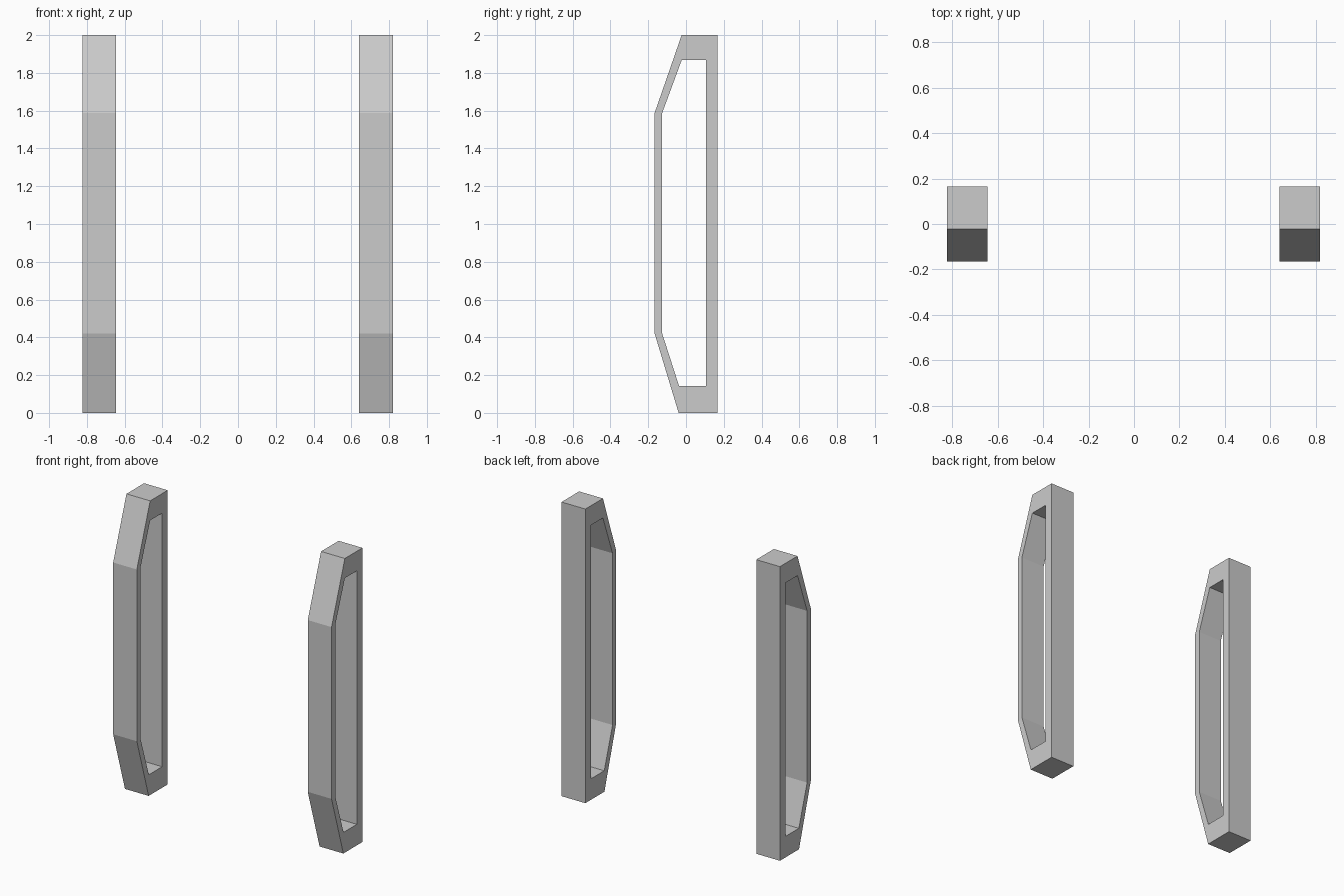
import bpy, bmesh

if "Cube" in bpy.data.objects:
    bpy.data.objects.remove(bpy.data.objects["Cube"])

# Side profile of the handle in (y, z): outer outline and grip opening
OUTER = [(0.166, 0), (0.166, 2), (-0.023, 2), (-0.166, 1.588), (-0.166, 0.42), (-0.039, 0)]
INNER = [(0.106, 0.143), (0.106, 1.867), (-0.023, 1.867), (-0.126, 1.588), (-0.126, 0.42), (-0.037, 0.143)]


def make_handle(name, x0, x1):
    """Ring-shaped profile extruded along x."""
    bm = bmesh.new()
    outer = [bm.verts.new((x0, y, z)) for y, z in OUTER]
    inner = [bm.verts.new((x0, y, z)) for y, z in INNER]
    n = len(outer)
    for i in range(n):
        j = (i + 1) % n
        bm.faces.new((outer[i], outer[j], inner[j], inner[i]))
    ext = bmesh.ops.extrude_face_region(bm, geom=bm.faces[:], use_keep_orig=True)
    moved = [v for v in ext["geom"] if isinstance(v, bmesh.types.BMVert)]
    bmesh.ops.translate(bm, verts=moved, vec=(x1 - x0, 0, 0))
    bmesh.ops.recalc_face_normals(bm, faces=bm.faces[:])
    mesh = bpy.data.meshes.new(name)
    bm.to_mesh(mesh)
    bm.free()
    obj = bpy.data.objects.new(name, mesh)
    bpy.context.collection.objects.link(obj)
    return obj


# Pair of door pull handles
make_handle("left_handle", -0.823, -0.645)
make_handle("right_handle", 0.641, 0.820)
